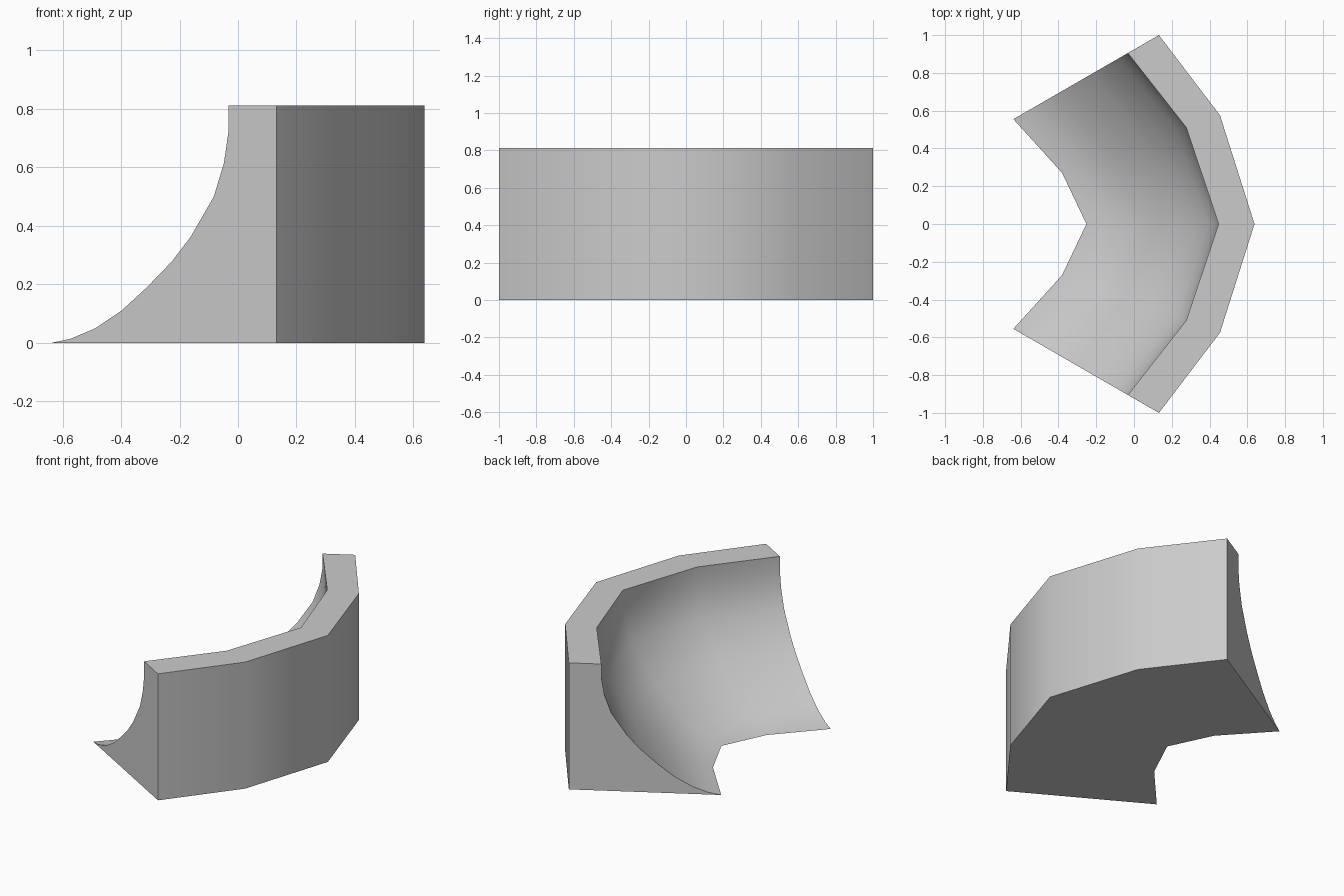
import bpy, bmesh, math
from mathutils import Vector

old = bpy.data.objects.get("Cube")
if old:
    bpy.data.objects.remove(old, do_unlink=True)

grey = bpy.data.materials.new("light_grey")
grey.use_nodes = True
colour = (0.6, 0.6, 0.6, 1)
grey.diffuse_color = colour
grey.node_tree.nodes["Principled BSDF"].inputs["Base Color"].default_value = colour

HEIGHT, DEPTH, RUN = 0.812, 0.89, 0.70

# Concave ramp section: fraction of the run, height
ramp = [(0, 0), (.109, .014), (.249, .05), (.398, .111), (.538, .189), (.68, .278),
        (.787, .363), (.917, .5), (.974, .614), (1, .723), (1, HEIGHT)]
section = [(f * RUN - DEPTH, z) for f, z in ramp] + [(0, HEIGHT), (0, 0)]

# Stations along the bend: outer wall x, y and outward angle
half = [(0.132, 1.0, 30), (0.455, 0.576, 20)]
stations = half + [(0.638, 0, 0)] + [(x, -y, -a) for x, y, a in reversed(half)]

# Sweep the section around the bend
bm = bmesh.new()
rings = []
for x, y, angle in stations:
    a = math.radians(angle)
    out = Vector((math.cos(a), math.sin(a), 0))
    rings.append([bm.verts.new(Vector((x, y, z)) + out * d) for d, z in section])
count = len(section)
for r1, r2 in zip(rings, rings[1:]):
    for i in range(count):
        j = (i + 1) % count
        bm.faces.new((r1[i], r1[j], r2[j], r2[i]))

# End walls
bm.faces.new(rings[0])
bm.faces.new(rings[-1])
bmesh.ops.recalc_face_normals(bm, faces=bm.faces[:])

mesh = bpy.data.meshes.new("curved_ramp")
bm.to_mesh(mesh)
bm.free()
mesh.materials.append(grey)
obj = bpy.data.objects.new("curved_ramp", mesh)
bpy.context.collection.objects.link(obj)

# Smooth curve and outer wall, crisp borders
bpy.ops.object.select_all(action='DESELECT')
obj.select_set(True)
bpy.context.view_layer.objects.active = obj
bpy.ops.object.shade_smooth_by_angle(angle=math.radians(45))
